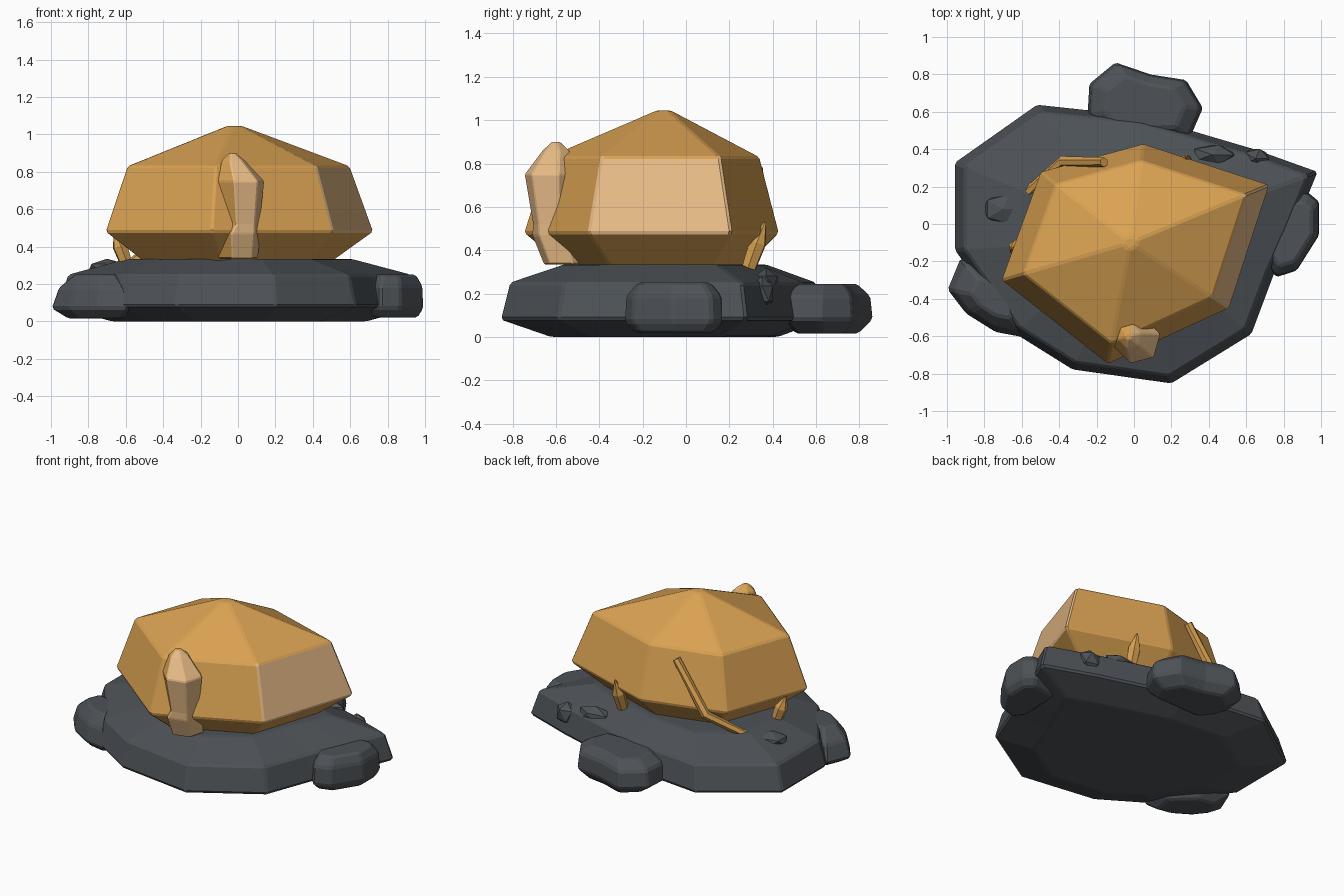
import bpy, bmesh, math
from mathutils import Vector

cube = bpy.data.objects.get("Cube")
if cube:
    bpy.data.objects.remove(cube, do_unlink=True)


def material(name, color):
    m = bpy.data.materials.new(name)
    m.use_nodes = True
    m.diffuse_color = (*color, 1)
    m.node_tree.nodes["Principled BSDF"].inputs["Base Color"].default_value = (*color, 1)
    return m


SLATE = material("slate_grey", (0.075, 0.085, 0.095))
GOLD = material("amber_gold", (0.70, 0.36, 0.085))
PALE = material("pale_amber", (0.80, 0.50, 0.24))


def finish(name, bm, mats, bevel, pale_rule=None):
    """Turn a bmesh into a flat-shaded, lightly chamfered object."""
    bmesh.ops.recalc_face_normals(bm, faces=bm.faces)
    bm.normal_update()
    if pale_rule:
        for f in bm.faces:
            f.material_index = int(pale_rule(f.normal))
    mesh = bpy.data.meshes.new(name)
    bm.to_mesh(mesh)
    bm.free()
    for m in mats:
        mesh.materials.append(m)
    obj = bpy.data.objects.new(name, mesh)
    bpy.context.collection.objects.link(obj)
    if bevel:
        mod = obj.modifiers.new("chamfer", "BEVEL")
        mod.width = bevel
        mod.segments = 1
        mod.limit_method = "ANGLE"
        mod.angle_limit = math.radians(15)
    return obj


def loft(name, rings, mats, bevel=0.0, pale_rule=None):
    """Skin a stack of equal-length rings and cap both ends."""
    bm = bmesh.new()
    loops = [[bm.verts.new(p) for p in ring] for ring in rings]
    n = len(loops[0])
    for a, b in zip(loops, loops[1:]):
        for i in range(n):
            j = (i + 1) % n
            bm.faces.new((a[i], a[j], b[j], b[i]))
    bm.faces.new(loops[0][::-1])
    bm.faces.new(loops[-1])
    return finish(name, bm, mats, bevel, pale_rule)


def layered(outline, centre, levels):
    """Rings made by scaling an outline about a centre at each height."""
    cx, cy = centre
    return [[(cx + (x - cx) * s, cy + (y - cy) * s, z) for x, y in outline]
            for z, s in levels]


def hexagon(centre, radius, axis=Vector((0, 0, 1)), turn=0.0, sides=6):
    q = axis.to_track_quat("Z", "Y")
    return [Vector(centre) + q @ Vector((radius * math.cos(a), radius * math.sin(a), 0))
            for a in (turn + math.tau * i / sides for i in range(sides))]


# Main rock slab
slab = [(0.2, -0.855), (0.63, -0.59), (0.75, -0.27), (0.87, 0), (0.985, 0.28),
        (0.65, 0.4), (0.04, 0.58), (-0.52, 0.64), (-0.96, 0.33),
        (-0.96, -0.14), (-0.65, -0.58), (-0.33, -0.78)]
loft("base_slab", layered(slab, (0, -0.08),
     [(0, 0.7), (0.08, 1), (0.25, 0.945), (0.335, 0.62)]), [SLATE], 0.012)

# Boulders around the slab
back = [(-0.25, 0.58), (-0.15, 0.45), (0.3, 0.46), (0.37, 0.62), (0.28, 0.77),
        (0.09, 0.80), (-0.1, 0.865), (-0.24, 0.75)]
right = [(0.7, -0.2), (0.76, -0.285), (0.87, -0.25), (0.99, -0.06),
         (0.99, 0.12), (0.93, 0.17), (0.72, 0.15)]
left = [(-1.0, -0.35), (-0.9, -0.48), (-0.74, -0.58), (-0.58, -0.61),
        (-0.55, -0.4), (-0.75, -0.22), (-0.93, -0.18)]
loft("back_boulder", layered(back, (0.06, 0.64),
     [(0.015, 0.7), (0.08, 1), (0.19, 0.95), (0.245, 0.68)]), [SLATE], 0.012)
loft("right_boulder", layered(right, (0.83, -0.05),
     [(0.02, 0.8), (0.07, 1), (0.19, 0.97), (0.25, 0.75)]), [SLATE], 0.012)
loft("left_boulder", layered(left, (-0.74, -0.4),
     [(0.015, 0.65), (0.07, 1), (0.18, 0.85), (0.255, 0.5)]), [SLATE], 0.012)

# Small stones on top of the slab
for name, spot, size in (("left_pebble", (-0.7, 0.08, 0.285), (0.115, 0.09, 0.05)),
                         ("back_pebble", (0.42, 0.37, 0.25), (0.13, 0.06, 0.07)),
                         ("edge_pebble", (0.65, 0.35, 0.2), (0.08, 0.06, 0.08))):
    bm = bmesh.new()
    bmesh.ops.create_icosphere(bm, subdivisions=1, radius=1)
    bmesh.ops.scale(bm, vec=size, verts=bm.verts)
    bmesh.ops.translate(bm, vec=spot, verts=bm.verts)
    finish(name, bm, [SLATE], 0)

# Large faceted gem, with one pale facet
gem = [(0.725, 0.21), (0.05, 0.43), (-0.5, 0.28), (-0.71, -0.3),
       (-0.14, -0.75), (0.51, -0.45)]
loft("large_gem", layered(gem, (-0.02, -0.1),
     [(0.32, 0.7), (0.48, 1), (0.83, 0.83), (1.045, 0.06)]),
     [GOLD, PALE], 0.01, lambda n: n.x > 0.75)

# Stout crystal growing on the front of the gem
stations = [(0, -0.55, 0.335, 0.11), (0, -0.59, 0.47, 0.125), (0.02, -0.61, 0.52, 0.1),
            (0.015, -0.62, 0.75, 0.13), (-0.025, -0.6, 0.86, 0.065), (-0.03, -0.6, 0.9, 0.02)]
loft("front_crystal", [hexagon((x, y, z), r, turn=0.25) for x, y, z, r in stations],
     [GOLD, PALE], 0.006, lambda n: n.x > 0.1 and n.z > -0.5)


# Small leaning crystals at the foot of the gem
def small_crystal(name, foot, tip, radius):
    foot, tip = Vector(foot), Vector(tip)
    axis = tip - foot
    loft(name, [hexagon(foot + axis * t, radius * s, axis)
                for t, s in ((0, 0.8), (0.6, 1), (1, 0.12))], [GOLD])


small_crystal("left_crystal", (-0.59, -0.12, 0.29), (-0.66, -0.13, 0.48), 0.042)
small_crystal("back_crystal", (0.27, 0.28, 0.29), (0.28, 0.365, 0.53), 0.042)

# Bent root running down the back of the gem
path = [Vector(p) for p in ((-0.16, 0.33, 0.78), (-0.38, 0.335, 0.46), (-0.57, 0.17, 0.31))]
bend = path[2] - path[0]
loft("back_root", [hexagon(path[0], 0.026, path[1] - path[0]),
                   hexagon(path[1], 0.03, bend),
                   hexagon(path[2], 0.026, path[2] - path[1])], [GOLD])
